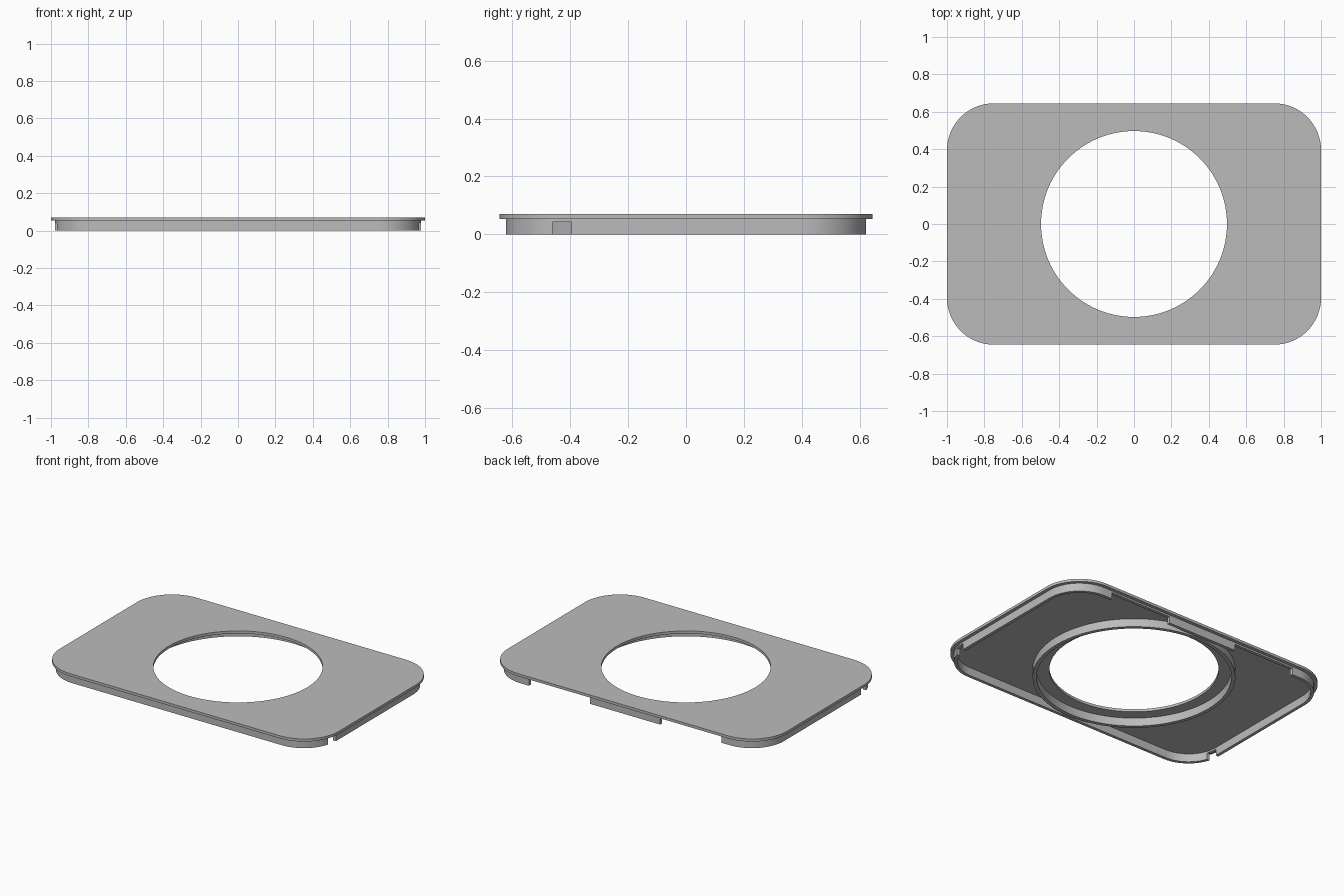
import bpy, bmesh, math
from mathutils import Vector

old = bpy.data.objects.get("Cube")
if old:
    bpy.data.objects.remove(old, do_unlink=True)

grey = bpy.data.materials.new("plain grey")
grey.use_nodes = True
grey.diffuse_color = (0.5, 0.5, 0.5, 1)
grey.node_tree.nodes["Principled BSDF"].inputs["Base Color"].default_value = (0.5, 0.5, 0.5, 1)


def rounded_rect(hx, hy, r, steps=16):
    """Outline of a rounded rectangle with half sizes hx, hy."""
    pts = []
    for k, (sx, sy) in enumerate([(1, 1), (-1, 1), (-1, -1), (1, -1)]):
        for i in range(steps + 1):
            a = (k + i / steps) * math.pi / 2
            pts.append((sx * (hx - r) + r * math.cos(a), sy * (hy - r) + r * math.sin(a)))
    return pts


def circle(r, n=96):
    return [(r * math.cos(2 * math.pi * i / n), r * math.sin(2 * math.pi * i / n)) for i in range(n)]


def prism(name, outer, inner, z0, z1):
    """Extrude the area between two outlines from z0 to z1."""
    bm = bmesh.new()
    for loop in (outer, inner):
        vs = [bm.verts.new((x, y, z0)) for x, y in loop]
        for i, v in enumerate(vs):
            bm.edges.new((v, vs[(i + 1) % len(vs)]))
    bmesh.ops.triangle_fill(bm, use_beauty=True, edges=bm.edges[:], normal=Vector((0, 0, 1)))
    top = bmesh.ops.extrude_face_region(bm, geom=bm.faces[:])
    moved = [g for g in top["geom"] if isinstance(g, bmesh.types.BMVert)]
    bmesh.ops.translate(bm, verts=moved, vec=(0, 0, z1 - z0))
    bmesh.ops.recalc_face_normals(bm, faces=bm.faces[:])
    mesh = bpy.data.meshes.new(name)
    bm.to_mesh(mesh)
    bm.free()
    mesh.materials.append(grey)
    obj = bpy.data.objects.new(name, mesh)
    bpy.context.collection.objects.link(obj)
    return obj


def select_only(obj):
    bpy.ops.object.select_all(action='DESELECT')
    obj.select_set(True)
    bpy.context.view_layer.objects.active = obj


def notch(obj, x0, x1, y0, y1, top):
    """Cut a box-shaped gap up from the lower rim."""
    bpy.ops.mesh.primitive_cube_add(size=1, location=((x0 + x1) / 2, (y0 + y1) / 2, top / 2 - 0.05))
    cutter = bpy.context.object
    cutter.name = "notch_cutter"
    cutter.hide_render = True
    cutter.scale = (x1 - x0, y1 - y0, top + 0.1)
    bpy.context.view_layer.update()
    mod = obj.modifiers.new("notch", 'BOOLEAN')
    mod.operation = 'DIFFERENCE'
    mod.solver = 'EXACT'
    mod.object = cutter
    select_only(obj)
    bpy.ops.object.modifier_apply(modifier=mod.name)
    bpy.data.objects.remove(cutter, do_unlink=True)


PLATE_Z, TOP_Z = 0.053, 0.07

# Top plate with its round opening
plate = prism("cover_plate", rounded_rect(1, 0.645, 0.25), circle(0.497), PLATE_Z, TOP_Z)

# Rim wall set in from the plate edge
skirt = prism("rim_wall", rounded_rect(0.978, 0.623, 0.228), rounded_rect(0.958, 0.603, 0.208), 0, PLATE_Z)

# Two wide gaps at the back, one small notch on each side
for s in (-1, 1):
    a, b = sorted((s * 0.25, s * 0.69))
    notch(skirt, a, b, 0.55, 0.7, 0.042)
    a, b = sorted((s * 0.9, s * 1.05))
    notch(skirt, a, b, -0.462, -0.395, 0.042)

# Collar under the opening
collar = prism("opening_collar", circle(0.595), circle(0.572), 0, PLATE_Z)

for obj in (plate, skirt, collar):
    select_only(obj)
    bpy.ops.object.shade_smooth_by_angle(angle=math.radians(30))
